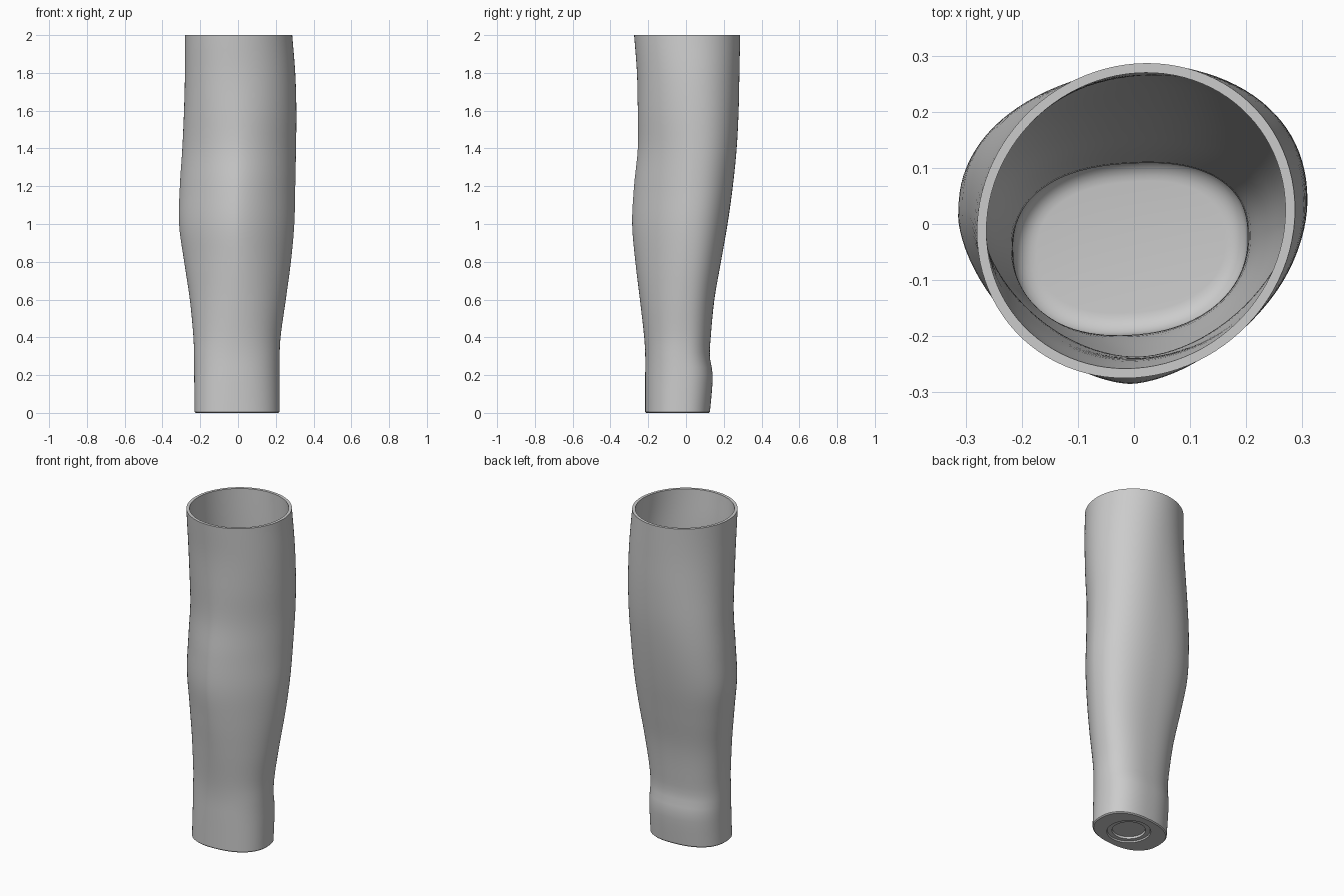
import bpy, bmesh
from math import sin, cos, pi, tau, copysign

cube = bpy.data.objects.get("Cube")
if cube:
    bpy.data.objects.remove(cube)

SIDES = 96
WALL = 0.017
FLOOR = 0.04
STEPS = 50

# Silhouette: height, right, left, front, back
ROWS = [
    (0.0, -.23, .22, -.215, .125),
    (0.2, -.232, .22, -.215, .14),
    (0.3, -.233, .22, -.215, .125),
    (0.4, -.236, .225, -.221, .13),
    (0.6, -.255, .253, -.244, .15),
    (0.8, -.285, .28, -.268, .185),
    (1.0, -.312, .298, -.285, .22),
    (1.2, -.308, .303, -.275, .248),
    (1.4, -.295, .307, -.255, .268),
    (1.6, -.286, .309, -.255, .278),
    (1.8, -.281, .303, -.259, .282),
    (2.0, -.28, .287, -.274, .286),
]


def slope(i, col):
    """Tangent of a silhouette column at row i."""
    a, b = ROWS[max(i - 1, 0)], ROWS[min(i + 1, len(ROWS) - 1)]
    return (b[col] - a[col]) / (b[0] - a[0])


def extents(z):
    """Smoothly interpolated silhouette at height z."""
    i = max(j for j in range(len(ROWS) - 1) if ROWS[j][0] <= z)
    a, b = ROWS[i], ROWS[i + 1]
    d = b[0] - a[0]
    t = (z - a[0]) / d
    return [(2*t**3 - 3*t*t + 1) * a[c] + (3*t*t - 2*t**3) * b[c]
            + d * ((t**3 - 2*t*t + t) * slope(i, c) + (t**3 - t*t) * slope(i + 1, c))
            for c in range(1, 5)]


def power(v, n):
    return copysign(abs(v) ** (2 / n), v)


def section(z, inset=0.0, height=None):
    """Rounded outline: tapered front, fuller and flatter back."""
    right, left, front, back = extents(z)
    swell = sin(pi * z / 2) ** 2
    cx, cy = (right + left) / 2, (front + back) / 2 + 0.043 * swell
    front_n = 2.3 - 0.15 * z - 0.5 * swell
    back_n = 2.4 - 0.2 * z + 0.2 * swell
    shear = 0.07 * (1 - swell)
    ring = []
    for k in range(SIDES):
        c, s = cos(tau * k / SIDES), sin(tau * k / SIDES)
        n, depth = (back_n, back - cy) if s >= 0 else (front_n, cy - front)
        x = ((left - right) / 2 - inset) * power(c, n)
        y = (depth - inset) * power(s, n)
        ring.append((cx + x, cy + y + shear * x, z if height is None else height))
    return ring


def circle(radius, z):
    return [(radius * cos(tau * k / SIDES), radius * sin(tau * k / SIDES) - 0.045, z)
            for k in range(SIDES)]


# Underside with a stepped round recess, then outer wall, rim, inner wall, floor
rings = [circle(.09, .02), circle(.093, .008), circle(.118, .008), circle(.122, 0)]
rings += [section(0, .006, 0), section(0, 0, .006)]
rings += [section(2 * i / STEPS) for i in range(1, STEPS + 1)]
rings += [section(2 - 2 * i / STEPS, WALL) for i in range(STEPS - 2)]
for i in range(1, 7):
    a = pi / 2 * i / 6
    rings.append(section(.08, WALL + .04 * (1 - cos(a)), FLOOR + .04 * (1 - sin(a))))

bm = bmesh.new()
loops = [[bm.verts.new(p) for p in ring] for ring in rings]
for lower, upper in zip(loops, loops[1:]):
    for k in range(SIDES):
        j = (k + 1) % SIDES
        bm.faces.new((lower[k], lower[j], upper[j], upper[k]))
bm.faces.new(loops[0][::-1])
bm.faces.new(loops[-1])
bmesh.ops.recalc_face_normals(bm, faces=bm.faces)
mesh = bpy.data.meshes.new("hollow_sleeve")
bm.to_mesh(mesh)
bm.free()

# Plain grey material
grey = bpy.data.materials.new("plain grey")
grey.use_nodes = True
colour = (0.6, 0.6, 0.6, 1)
grey.diffuse_color = colour
grey.node_tree.nodes["Principled BSDF"].inputs["Base Color"].default_value = colour
mesh.materials.append(grey)

sleeve = bpy.data.objects.new("hollow_sleeve", mesh)
bpy.context.collection.objects.link(sleeve)
bpy.ops.object.select_all(action='DESELECT')
sleeve.select_set(True)
bpy.context.view_layer.objects.active = sleeve
bpy.ops.object.shade_smooth_by_angle(angle=pi / 6)
